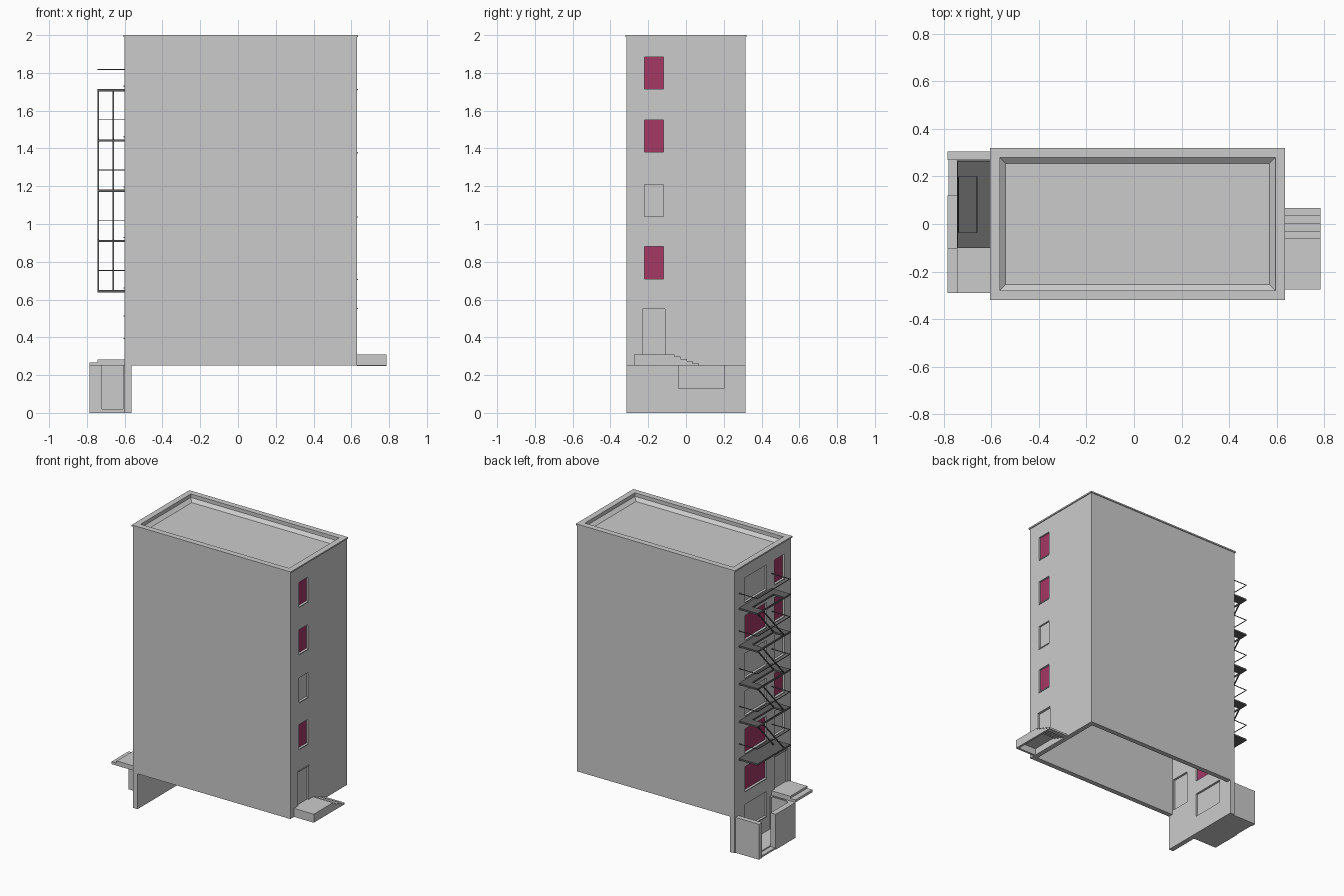
import bpy, bmesh
from mathutils import Vector

cube = bpy.data.objects.get("Cube")
if cube:
    bpy.data.objects.remove(cube, do_unlink=True)


def material(name, rgb):
    m = bpy.data.materials.new(name)
    m.use_nodes = True
    m.diffuse_color = (*rgb, 1)
    m.node_tree.nodes["Principled BSDF"].inputs["Base Color"].default_value = (*rgb, 1)
    return m


GREY = material("concrete grey", (0.6, 0.6, 0.6))
DARK = material("dark metal", (0.12, 0.12, 0.12))
WINE = material("wine red glass", (0.37, 0.04, 0.13))


def finish(name, bm, mat):
    bmesh.ops.recalc_face_normals(bm, faces=bm.faces)
    mesh = bpy.data.meshes.new(name)
    bm.to_mesh(mesh)
    bm.free()
    mesh.materials.append(mat)
    ob = bpy.data.objects.new(name, mesh)
    bpy.context.collection.objects.link(ob)
    return ob


def boxes(name, spans, mat=GREY):
    """One object from boxes given as (x range, y range, z range)."""
    bm = bmesh.new()
    for span in spans:
        vs = bmesh.ops.create_cube(bm, size=1)["verts"]
        for v in vs:
            v.co = Vector([sum(r) / 2 + c * (r[1] - r[0]) for r, c in zip(span, v.co)])
    return finish(name, bm, mat)


def bar(name, a, b, size, mat=DARK):
    """Square bar between two points."""
    a, b = Vector(a), Vector(b)
    bm = bmesh.new()
    bmesh.ops.create_cube(bm, size=1)
    rot = (b - a).to_track_quat('Z', 'Y')
    for v in bm.verts:
        v.co = (a + b) / 2 + rot @ Vector((v.co.x * size, v.co.y * size, v.co.z * (b - a).length))
    return finish(name, bm, mat)


# Main measures
L, R, S, T = -0.6, 0.63, 0.315, 0.035
BASE, TOP = 0.25, 2.0
FLOOR = 0.267
inner_x, inner_y = (L + T, R - T), (-S + T, S - T)

# Openings: y range, z range, glass colour
right_openings = [((-0.23, -0.11), (0.31, 0.55), GREY)]
for z, m in ((0.71, WINE), (1.04, GREY), (1.38, WINE), (1.715, WINE)):
    right_openings.append(((-0.22, -0.12), (z, z + 0.17), m))
left_openings = [((-0.27, -0.13), (0.28, 0.51), GREY)]
for k, m in enumerate((GREY, WINE, WINE, GREY, GREY, WINE, GREY)):
    z = 0.13 + k * FLOOR
    left_openings.append(((-0.04, 0.2), (z, z + 0.17), m))
for k, m in enumerate((GREY, WINE, GREY, WINE, WINE), start=2):
    z = 0.13 + k * FLOOR
    left_openings.append(((-0.24, -0.13), (z, z + 0.17), m))


def end_wall(side, x_range, z_low, openings, out):
    """Pierced end wall with set-back panes and thin sills."""
    wall = boxes(side + "_wall", [(x_range, (-S, S), (z_low, TOP - 0.01))])
    deep = (x_range[0] - 0.05, x_range[1] + 0.05)
    cutter = boxes(side + "_cutter", [(deep, y, z) for y, z, _ in openings])
    cutter.hide_render = True
    cutter.hide_viewport = True
    cutter.display_type = 'WIRE'
    mod = wall.modifiers.new("openings", 'BOOLEAN')
    mod.operation, mod.solver, mod.object = 'DIFFERENCE', 'EXACT', cutter
    bpy.context.view_layer.update()
    graph = bpy.context.evaluated_depsgraph_get()
    cut = bpy.data.meshes.new_from_object(wall.evaluated_get(graph))
    wall.modifiers.clear()
    wall.data = cut
    bpy.data.objects.remove(cutter, do_unlink=True)
    face = x_range[1] if out > 0 else x_range[0]
    pane = sorted((face - out * 0.012, face - out * 0.02))
    for label, mat in (("plain", GREY), ("red", WINE)):
        boxes(f"{side}_{label}_panes", [(pane, y, z) for y, z, m in openings if m == mat], mat)
    sill = sorted((face - out * 0.012, face + out * 0.005))
    boxes(side + "_sills", [(sill, y, (z[0] - 0.006, z[0])) for y, z, _ in openings[1:]])
    door_y, door_z, _ = openings[0]
    boxes(side + "_door_lintel", [(sill, door_y, (door_z[1], door_z[1] + 0.006))])


# Building shell, open underneath
boxes("long_walls", [((L + T, R - T), y, (BASE, TOP - 0.01)) for y in ((-S, -S + T), (S - T, S))])
end_wall("right", (L, L + T), 0, left_openings, -1)
end_wall("left", (R - T, R), BASE, right_openings, 1)

# Roof deck with a sloped edge, below the parapet
bm = bmesh.new()
rings = []
for inset, z in ((0, 1.975), (0.025, 1.955)):
    x0, x1, y0, y1 = inner_x[0] + inset, inner_x[1] - inset, inner_y[0] + inset, inner_y[1] - inset
    rings.append([bm.verts.new((x, y, z)) for x, y in ((x0, y0), (x1, y0), (x1, y1), (x0, y1))])
for i in range(4):
    j = (i + 1) % 4
    bm.faces.new((rings[0][i], rings[0][j], rings[1][j], rings[1][i]))
bm.faces.new(rings[1])
finish("roof_deck", bm, GREY)
boxes("roof_slab", [(inner_x, inner_y, (1.92, 1.95))])

# Parapet coping
o = 0.006
boxes("parapet_coping", [
    ((L - o, R + o), (-S - o, -S + T), (TOP - 0.01, TOP)),
    ((L - o, R + o), (S - T, S + o), (TOP - 0.01, TOP)),
    ((L - o, L + T), (-S + T, S - T), (TOP - 0.01, TOP)),
    ((R - T, R + o), (-S + T, S - T), (TOP - 0.01, TOP))])

# Hollow porch with steps beside the door
porch = [((R, 0.785), (-0.275, -0.26), (BASE, 0.297))]
edges = (-0.275, -0.06, -0.03, 0.005, 0.035, 0.068)
for i, z in enumerate((0.31, 0.298, 0.286, 0.274, 0.262)):
    y = edges[i:i + 2]
    porch.append(((R, 0.785), y, (z - 0.013, z)))
    porch.append(((0.77, 0.785), y, (BASE, z - 0.006)))
boxes("porch_steps", porch)

# Ground entrance enclosure
OUT = -0.785
boxes("entrance_side_wall", [((OUT, L), (0.27, 0.305), (0, BASE))])
boxes("entrance_front_wall", [((OUT, -0.745), (-0.1, 0.12), (0, BASE))])
boxes("entrance_end_wall", [((-0.745, -0.72), (-0.1, -0.08), (0, BASE)),
                            ((-0.72, -0.61), (-0.092, -0.084), (0.02, BASE)),
                            ((-0.61, L), (-0.1, -0.08), (0, BASE))])
boxes("entrance_floor", [((-0.745, L), (-0.1, 0.27), (0, 0.02)),
                         ((-0.78, -0.745), (0.12, 0.27), (0, 0.012))])
boxes("entrance_canopy", [((-0.745, L), (-0.29, -0.1), (BASE, 0.283)),
                          ((OUT, -0.745), (-0.29, -0.1), (BASE, 0.268))])

# Fire escape landings, stairs and rails
X0, Y0, Y1 = -0.745, -0.1, 0.265
HX, HY0, HY1 = -0.66, -0.035, 0.2
for k in range(5):
    z = 0.65 + k * FLOOR - k * 0.001
    zr = (z - 0.012, z)
    if k == 0:
        plates = [((X0, L), (Y0, Y1), zr)]
    else:
        plates = [((HX, L), (Y0, Y1), zr), ((X0, HX), (Y0, HY0), zr),
                  ((X0, HX), (HY1, Y1), zr), ((X0, X0 + 0.006), (HY0, HY1), zr)]
    boxes(f"escape_landing_{k + 1}", plates, DARK)
    h = z + 0.104
    corners = [(L, Y0, h), (X0 + 0.002, Y0, h), (X0 + 0.002, Y1, h), (L, Y1, h)]
    for i in range(3):
        bar(f"escape_rail_{k + 1}_{i + 1}", corners[i], corners[i + 1], 0.004)
    if k:
        for side, x in (("outer", X0 + 0.005), ("inner", HX)):
            bar(f"escape_stringer_{side}_{k}", (x, HY1, z - 0.006),
                (x, HY0, z - FLOOR), 0.007)
